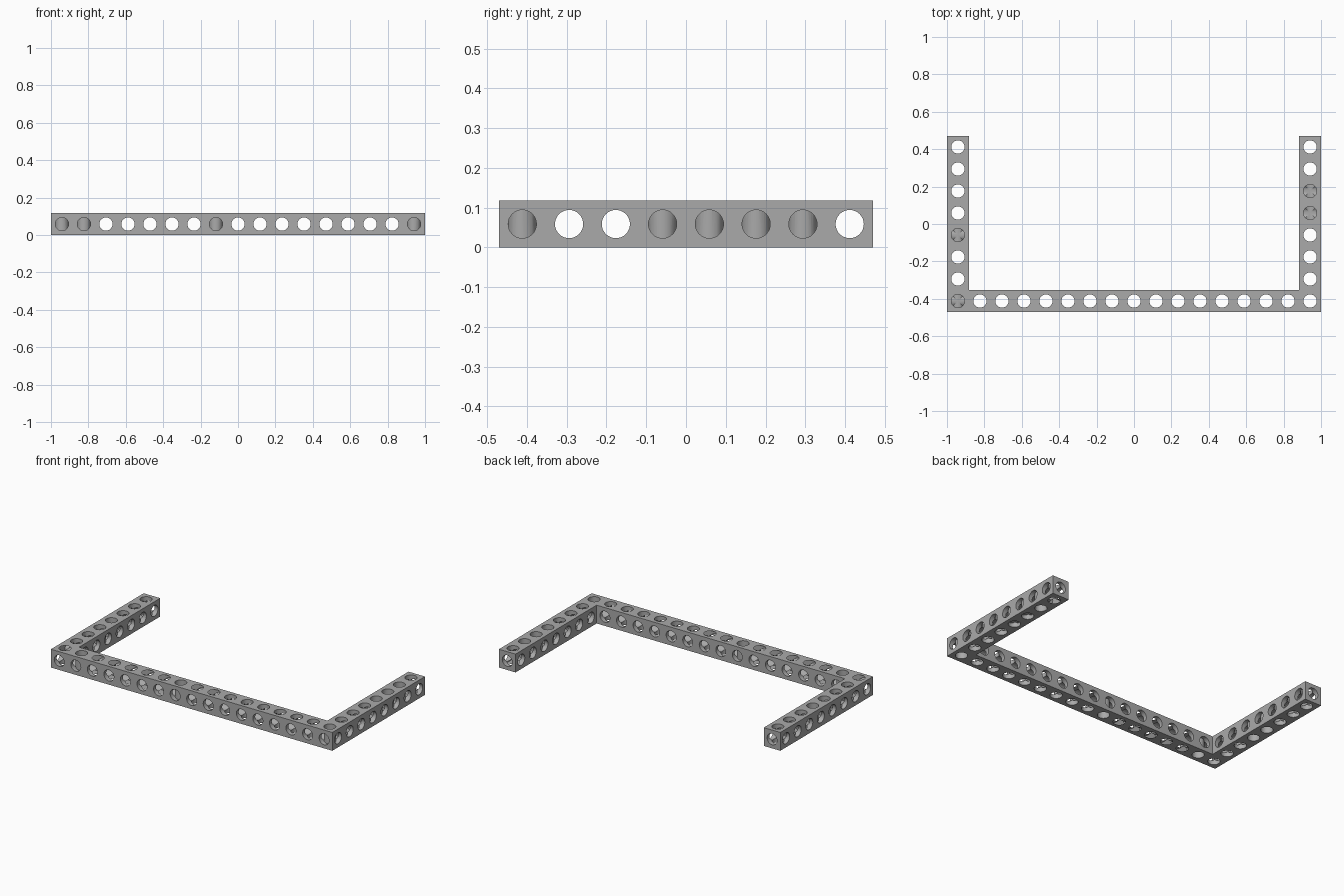
import bpy, bmesh, math
from mathutils import Matrix, Vector

cube = bpy.data.objects.get("Cube")
if cube:
    bpy.data.objects.remove(cube, do_unlink=True)

COLS, ROWS = 17, 8          # hole cells along x and y
P = 2 / COLS                # cell size
X0, Y0 = -1, -ROWS * P / 2  # front right corner
R = 0.0355                  # hole radius

steel = bpy.data.materials.new("grey_steel")
steel.use_nodes = True
colour = (0.4, 0.4, 0.4, 1)
steel.diffuse_color = colour
steel.node_tree.nodes["Principled BSDF"].inputs["Base Color"].default_value = colour


def make_object(name, bm):
    mesh = bpy.data.meshes.new(name)
    bm.to_mesh(mesh)
    bm.free()
    mesh.materials.append(steel)
    obj = bpy.data.objects.new(name, mesh)
    bpy.context.collection.objects.link(obj)
    return obj


def cell(i, j):
    return Vector((X0 + (i + 0.5) * P, Y0 + (j + 0.5) * P, P / 2))


def make_cutter(name, axis, centres, length):
    bm = bmesh.new()
    turn = Vector((0, 0, 1)).rotation_difference(Vector(axis)).to_matrix().to_4x4()
    for c in centres:
        bmesh.ops.create_cone(bm, cap_ends=True, segments=32, radius1=R, radius2=R,
                              depth=length, matrix=Matrix.Translation(c) @ turn)
    obj = make_object(name, bm)
    obj.hide_render = True
    return obj


# U-shaped bar: long front beam with an arm at each end
bm = bmesh.new()
outline = [(-1, Y0), (1, Y0), (1, -Y0), (1 - P, -Y0),
           (1 - P, Y0 + P), (P - 1, Y0 + P), (P - 1, -Y0), (-1, -Y0)]
base = bm.faces.new([bm.verts.new((x, y, 0)) for x, y in outline])
top = bmesh.ops.extrude_face_region(bm, geom=[base])["geom"]
bmesh.ops.translate(bm, vec=(0, 0, P), verts=[v for v in top if isinstance(v, bmesh.types.BMVert)])
bmesh.ops.recalc_face_normals(bm, faces=bm.faces)
frame = make_object("perforated_u_frame", bm)

# Bores along all three axes, crossing at each cell centre
occupied = [(i, 0) for i in range(COLS)]
occupied += [(i, j) for i in (0, COLS - 1) for j in range(1, ROWS)]
mid_x = [Vector((0, cell(0, j).y, P / 2)) for j in range(ROWS)]
mid_y = [Vector((cell(i, 0).x, 0, P / 2)) for i in range(COLS)]
cutters = [
    make_cutter("cross_bores", (1, 0, 0), mid_x, 2.2),
    make_cutter("depth_bores", (0, 1, 0), mid_y, 1.2),
    make_cutter("vertical_bores", (0, 0, 1), [cell(i, j) for i, j in occupied], 0.3),
]

bpy.ops.object.select_all(action="DESELECT")
frame.select_set(True)
bpy.context.view_layer.objects.active = frame
for cutter in cutters:
    mod = frame.modifiers.new(cutter.name, "BOOLEAN")
    mod.operation = "DIFFERENCE"
    mod.solver = "EXACT"
    mod.object = cutter
    bpy.ops.object.modifier_apply(modifier=mod.name)
for cutter in cutters:
    bpy.data.objects.remove(cutter, do_unlink=True)

bpy.ops.object.shade_smooth_by_angle(angle=math.radians(30))
